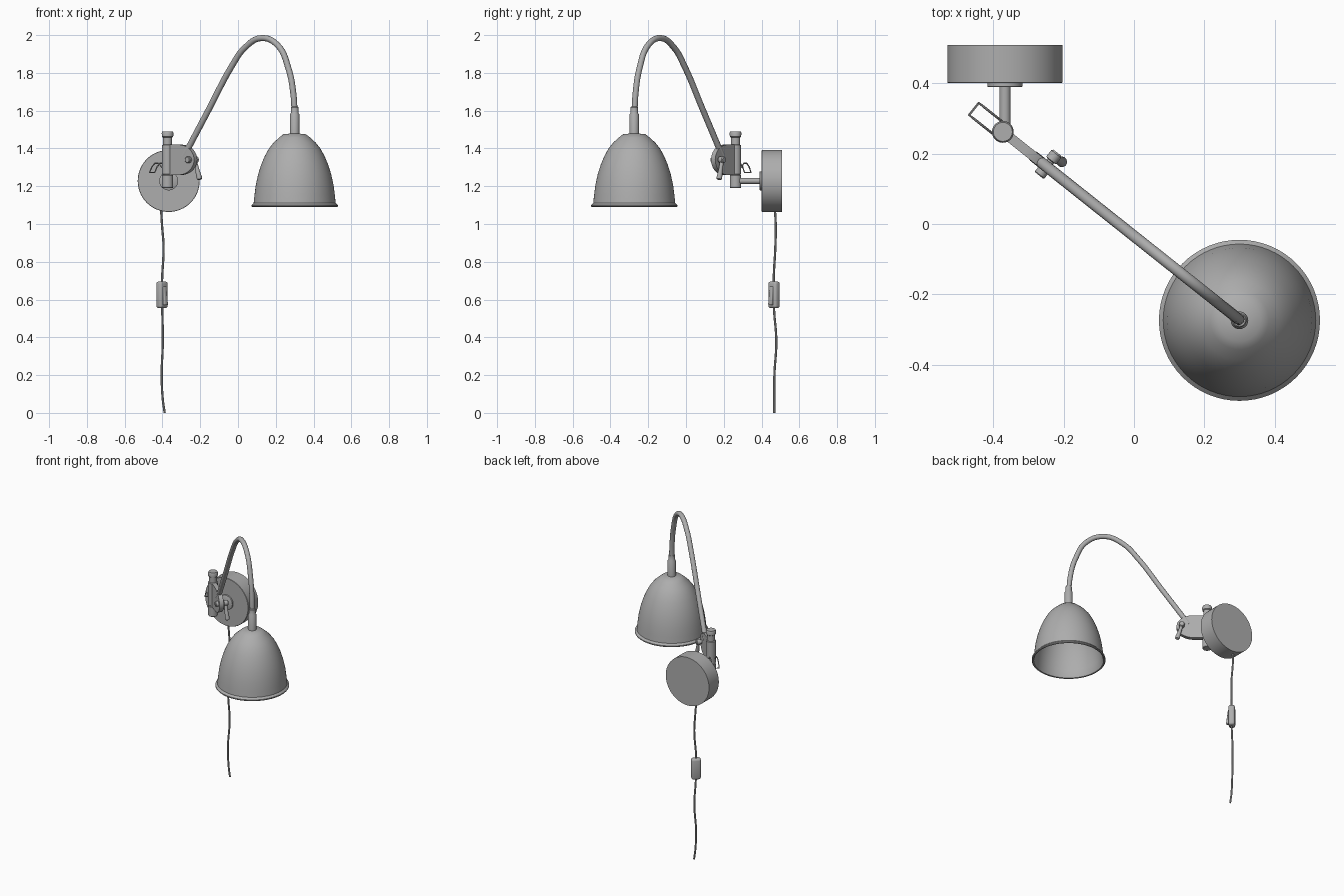
import bpy, bmesh, math
from mathutils import Vector, Matrix

if "Cube" in bpy.data.objects:
    bpy.data.objects.remove(bpy.data.objects["Cube"])

POST = Vector((-0.373, 0.262, 0))
D = Vector((0.783, -0.622, 0)).normalized()   # arm direction in plan
N = Vector((0.622, 0.783, 0)).normalized()    # across the arm

METAL = bpy.data.materials.new("dark_grey")
METAL.diffuse_color = (0.42, 0.42, 0.42, 1)
METAL.use_nodes = True
METAL.node_tree.nodes["Principled BSDF"].inputs["Base Color"].default_value = METAL.diffuse_color


def along(s, z, n=0):
    return POST + D * s + N * n + Vector((0, 0, z))


def finish(name, bm, angle=35):
    bmesh.ops.recalc_face_normals(bm, faces=bm.faces)
    me = bpy.data.meshes.new(name)
    bm.to_mesh(me)
    bm.free()
    me.shade_smooth()
    me.set_sharp_from_angle(angle=math.radians(angle))
    me.materials.append(METAL)
    ob = bpy.data.objects.new(name, me)
    bpy.context.collection.objects.link(ob)
    return ob


def lathe(name, prof, origin=(0, 0, 0), axis=(0, 0, 1), n=32, closed=False):
    """Revolve (radius, height) pairs around an axis."""
    bm = bmesh.new()
    rot = Vector((0, 0, 1)).rotation_difference(Vector(axis)).to_matrix()
    rings = [[bm.verts.new(Vector(origin) + rot @ Vector(
        (r * math.cos(2 * math.pi * i / n), r * math.sin(2 * math.pi * i / n), h)))
        for i in range(n)] for r, h in prof]
    pairs = list(zip(rings, rings[1:]))
    if closed:
        pairs.append((rings[-1], rings[0]))
    else:
        bm.faces.new(rings[0])
        bm.faces.new(rings[-1])
    for a, b in pairs:
        for i in range(n):
            j = (i + 1) % n
            bm.faces.new((a[i], a[j], b[j], b[i]))
    return finish(name, bm)


def tube(name, pts, radius, res=12, sides=4, handles='AUTO'):
    cu = bpy.data.curves.new(name, 'CURVE')
    cu.dimensions = '3D'
    cu.bevel_depth, cu.bevel_resolution = radius, sides
    cu.resolution_u, cu.use_fill_caps = res, True
    cu.materials.append(METAL)
    sp = cu.splines.new('BEZIER')
    sp.bezier_points.add(len(pts) - 1)
    for bp, p in zip(sp.bezier_points, pts):
        bp.co = p
        bp.handle_left_type = bp.handle_right_type = handles
    ob = bpy.data.objects.new(name, cu)
    bpy.context.collection.objects.link(ob)
    bpy.ops.object.select_all(action='DESELECT')
    ob.select_set(True)
    bpy.context.view_layer.objects.active = ob
    bpy.ops.object.convert(target='MESH')
    bpy.ops.object.shade_smooth_by_angle(angle=math.radians(40))


def slab(name, outline, half):
    """Extrude an (s, z) outline in the arm plane to both sides."""
    bm = bmesh.new()
    a, b = [[bm.verts.new(along(s, z, k)) for s, z in outline] for k in (-half, half)]
    bm.faces.new(a)
    bm.faces.new(b)
    for i in range(len(a)):
        j = (i + 1) % len(a)
        bm.faces.new((a[i], a[j], b[j], b[i]))
    return finish(name, bm)


def rounded_box(name, size, loc, rot_z, bevel):
    bm = bmesh.new()
    bmesh.ops.create_cube(bm, size=1)
    bmesh.ops.scale(bm, vec=size, verts=bm.verts)
    bmesh.ops.bevel(bm, geom=bm.edges[:], offset=bevel, segments=3, profile=0.5, affect='EDGES')
    bm.transform(Matrix.Translation(loc) @ Matrix.Rotation(rot_z, 4, 'Z'))
    return finish(name, bm)


# Wall mount and its stem
BACK = (-0.367, 0.509, 1.228)
lathe("wall_base", [(0.164, 0), (0.164, 0.106), (0.162, 0.108)], BACK, (0, -1, 0), 64)
lathe("base_flange", [(0.05, 0.105), (0.05, 0.118), (0.047, 0.12)], BACK, (0, -1, 0))
lathe("base_stem", [(0.016, 0.115), (0.016, 0.245)], BACK, (0, -1, 0), 24)

# Swivel post with capped top
lathe("swivel_post", [(0.027, 1.19), (0.03, 1.193), (0.03, 1.257), (0.027, 1.26), (0.027, 1.263),
                      (0.03, 1.266), (0.03, 1.417), (0.024, 1.42), (0.024, 1.458), (0.03, 1.462),
                      (0.031, 1.482), (0.027, 1.491)], POST)

# Rounded joint plate
outline = [(0.0, 1.26), (0.085, 1.26)]
outline += [(0.085 + 0.105 * math.cos(t), 1.34 + 0.08 * math.sin(t))
            for t in [math.radians(-90 + 180 * i / 24) for i in range(1, 24)]]
outline += [(0.085, 1.42), (0.0, 1.42)]
slab("joint_plate", outline, 0.014)

# Thin wire catch behind the post: two curved sides joined at the tip
catch = [(-0.02, 1.30), (-0.045, 1.322), (-0.068, 1.322), (-0.088, 1.303), (-0.105, 1.272)]
loop = [along(s, z, 0.022) for s, z in catch] + [along(s, z, -0.022) for s, z in reversed(catch)]
tube("cord_catch", loop, 0.0035, 4, 2, 'VECTOR')

# Clamp bolt and hanging lever
lathe("clamp_bolt", [(0.014, -0.033), (0.017, -0.03), (0.017, -0.013), (0.011, -0.012), (0.011, 0.02),
                     (0.018, 0.022), (0.018, 0.045), (0.014, 0.05)], along(0.158, 1.34), N, 24)
top, end = along(0.155, 1.345, 0.034), along(0.188, 1.234, 0.038)
L = (end - top).length
lathe("clamp_lever", [(0.009, 0), (0.010, 0.02), (0.011, L * 0.5), (0.015, L * 0.88),
                      (0.013, L * 0.97), (0.006, L)], top, (end - top).normalized(), 20)

# Gooseneck arm
arm = [(-0.285, 1.36), (-0.15, 1.615), (-0.035, 1.832), (0.035, 1.932), (0.124, 1.984),
       (0.212, 1.944), (0.268, 1.82), (0.293, 1.69), (0.300, 1.58)]
tube("gooseneck_arm", [along((x - POST.x) / D.x, z) for x, z in arm], 0.016, 10, 5)

# Lamp socket and shade
HEAD = (0.300, -0.274, 0)
lathe("lamp_socket", [(0.025, 1.44), (0.025, 1.58), (0.020, 1.588), (0.020, 1.618), (0.017, 1.621)], HEAD)
outer = [(0.02, 1.479), (0.060, 1.475), (0.083, 1.457), (0.112, 1.43), (0.136, 1.40), (0.158, 1.36),
         (0.177, 1.315), (0.193, 1.265), (0.206, 1.205), (0.213, 1.15), (0.217, 1.112),
         (0.223, 1.106), (0.229, 1.100), (0.229, 1.094), (0.225, 1.090)]
inner = [(r - 0.006, z - 0.004) for r, z in outer[1:11]] + [(0.217, 1.092)]
lathe("lamp_shade", outer + inner[::-1] + [(0.02, 1.472)], HEAD, n=64, closed=True)

# Power cord with inline switch
tube("power_cord", [(-0.408, 0.470, 1.09), (-0.402, 0.475, 0.99), (-0.394, 0.473, 0.88), (-0.402, 0.464, 0.70),
                    (-0.401, 0.466, 0.55), (-0.398, 0.478, 0.38), (-0.404, 0.468, 0.20), (-0.398, 0.467, 0.07),
                    (-0.388, 0.467, 0.0)], 0.006, 8, 2)
turn = math.radians(45)
rounded_box("switch_body", (0.060, 0.040, 0.142), (-0.402, 0.466, 0.625), turn, 0.013)
rocker = rounded_box("switch_rocker", (0.026, 0.022, 0.100), (-0.389, 0.453, 0.62), turn, 0.006)
for v in rocker.data.vertices:   # tilt the rocker outward at its lower end
    k = 0.006 * (0.62 - v.co.z) / 0.05
    v.co += Vector((k, -k, 0)) * 0.7
